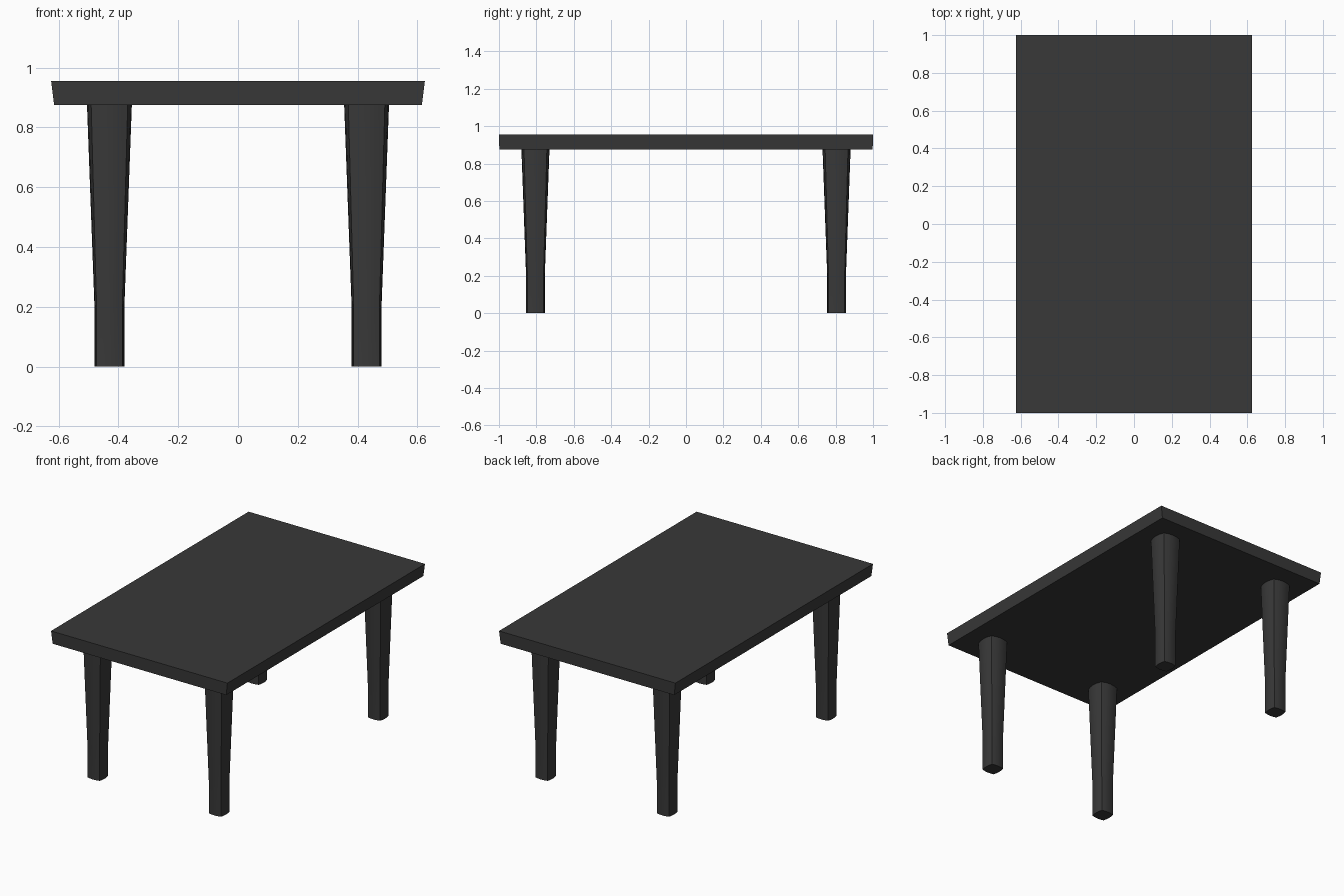
import bpy, bmesh, math

if "Cube" in bpy.data.objects:
    bpy.data.objects.remove(bpy.data.objects["Cube"])

dark = bpy.data.materials.new("dark")
dark.diffuse_color = (0.04, 0.04, 0.04, 1)
dark.use_nodes = True
dark.node_tree.nodes["Principled BSDF"].inputs["Base Color"].default_value = dark.diffuse_color


def make(name, rings, loc=(0, 0, 0)):
    """Skin a stack of equal-length rings, capped at both ends."""
    bm = bmesh.new()
    loops = [[bm.verts.new(p) for p in ring] for ring in rings]
    n = len(loops[0])
    for a, b in zip(loops, loops[1:]):
        for i in range(n):
            j = (i + 1) % n
            bm.faces.new((a[i], a[j], b[j], b[i]))
    bm.faces.new(loops[0][::-1])
    bm.faces.new(loops[-1])
    me = bpy.data.meshes.new(name)
    bm.to_mesh(me)
    bm.free()
    me.materials.append(dark)
    ob = bpy.data.objects.new(name, me)
    ob.location = loc
    bpy.context.collection.objects.link(ob)
    return ob


def rect(x, y, z):
    return [(-x, -y, z), (x, -y, z), (x, y, z), (-x, y, z)]


def bowed_square(corner, bow, z, seg=4):
    """Square section whose four sides bulge outwards."""
    pts = []
    for k in range(4):
        c, s = math.cos(k * math.pi / 2), math.sin(k * math.pi / 2)
        for i in range(seg):
            t = -1 + 2 * i / seg
            x, y = corner + (bow - corner) * (1 - t * t), corner * t
            pts.append((x * c - y * s, x * s + y * c, z))
    return pts


# Table top, ends undercut slightly
make("table_top", [rect(0.615, 0.998, 0.875), rect(0.625, 1.0, 0.955)])

# Legs: straight foot, then widening to the top
for fy, yn in ((-1, "front"), (1, "back")):
    for fx, xn in ((-1, "left"), (1, "right")):
        leg = make(f"{yn}_{xn}_leg",
                   [bowed_square(0.043, 0.05, 0), bowed_square(0.043, 0.05, 0.2),
                    bowed_square(0.061, 0.075, 0.875)],
                   (fx * 0.43, fy * 0.805, 0))
        bpy.context.view_layer.objects.active = leg
        bpy.ops.object.select_all(action='DESELECT')
        leg.select_set(True)
        bpy.ops.object.shade_smooth_by_angle(angle=math.radians(30))
